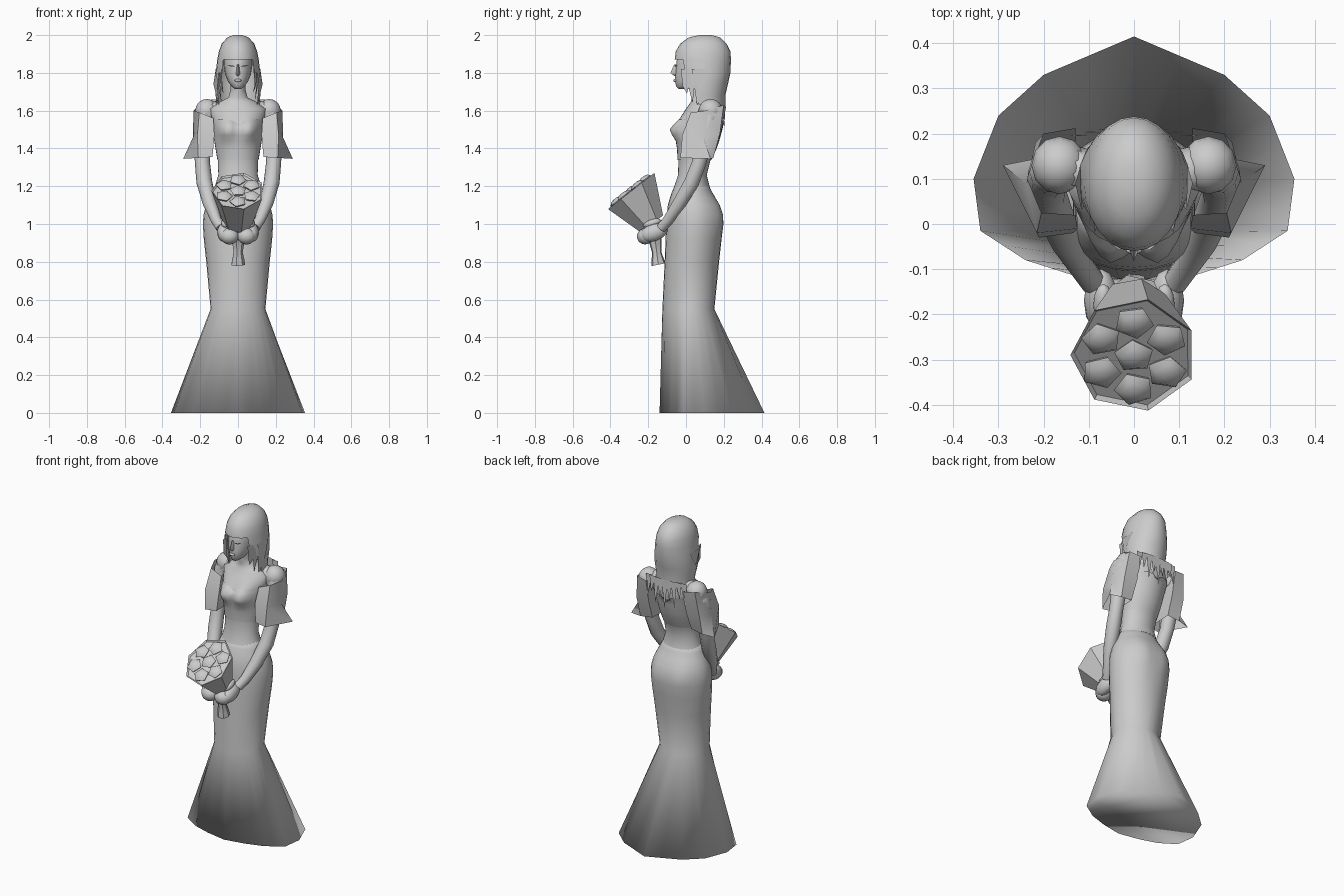
import bpy, bmesh, math
from mathutils import Vector, Matrix

if "Cube" in bpy.data.objects:
    bpy.data.objects.remove(bpy.data.objects["Cube"])

grey = bpy.data.materials.new("plain grey")
grey.diffuse_color = (0.6, 0.6, 0.6, 1)
grey.use_nodes = True
grey.node_tree.nodes["Principled BSDF"].inputs["Base Color"].default_value = grey.diffuse_color


def finish(name, bm, angle=60):
    bmesh.ops.recalc_face_normals(bm, faces=bm.faces)
    me = bpy.data.meshes.new(name)
    bm.to_mesh(me)
    bm.free()
    me.materials.append(grey)
    ob = bpy.data.objects.new(name, me)
    bpy.context.collection.objects.link(ob)
    bpy.ops.object.select_all(action='DESELECT')
    ob.select_set(True)
    bpy.context.view_layer.objects.active = ob
    bpy.ops.object.shade_smooth_by_angle(angle=math.radians(angle))
    return ob


def loft(name, rings, caps=(True, True), keep=None, angle=60):
    """Skin closed rings; keep(ring, side) can leave openings."""
    bm = bmesh.new()
    vs = [[bm.verts.new(p) for p in r] for r in rings]
    n = len(rings[0])
    for i in range(len(vs) - 1):
        for j in range(n):
            if keep is None or keep(i, j):
                k = (j + 1) % n
                bm.faces.new((vs[i][j], vs[i][k], vs[i + 1][k], vs[i + 1][j]))
    if caps[0]:
        bm.faces.new(vs[0])
    if caps[1]:
        bm.faces.new(vs[-1])
    bmesh.ops.delete(bm, geom=[v for v in bm.verts if not v.link_faces],
                     context='VERTS')
    return finish(name, bm, angle)


def oval(z, rx, yf, yb, n=16):
    """Level ring, starting at the front."""
    c, r = (yf + yb) / 2, (yb - yf) / 2
    return [(rx * math.sin(t), c - r * math.cos(t), z)
            for t in (2 * math.pi * i / n for i in range(n))]


def bulge(ring, x0, y0, z0, rx, rz, amount):
    """Push two mirrored soft mounds out along y, on one side of y0."""
    out = []
    for x, y, z in ring:
        if (y - y0) * amount > 0:
            g = math.exp(-((abs(x) - x0) / rx) ** 2 - ((z - z0) / rz) ** 2)
            y += amount * g * min(1, abs(y - y0) / .03)
        out.append((x, y, z))
    return out


def tube(name, path, n=10, angle=60):
    """Path of (x, y, z, radius) skinned with rings square to it."""
    pts = [Vector(p[:3]) for p in path]
    rings = []
    for i, p in enumerate(pts):
        d = pts[min(i + 1, len(pts) - 1)] - pts[max(i - 1, 0)]
        u = Vector((1, 0, 0)) - d * (d.x / d.length_squared)
        u.normalize()
        v = d.normalized().cross(u)
        rings.append([p + path[i][3] * (u * math.cos(a) + v * math.sin(a))
                      for a in (2 * math.pi * j / n for j in range(n))])
    return loft(name, rings, angle=angle)


def ball(name, loc, size, tilt=0, seg=12):
    bm = bmesh.new()
    bmesh.ops.create_uvsphere(bm, u_segments=seg, v_segments=8, radius=1)
    bm.transform(Matrix.Translation(loc) @ Matrix.Rotation(tilt, 4, 'X')
                 @ Matrix.Diagonal((*size, 1)))
    return finish(name, bm)


def sheet(name, polys):
    bm = bmesh.new()
    for p in polys:
        bm.faces.new([bm.verts.new(v) for v in p])
    return finish(name, bm, 30)


# skirt with a flared hem and a train behind
half = [(0, -.14), (.13, -.115), (.24, -.08), (.34, -.015), (.355, .1),
        (.3, .24), (.2, .33), (0, .415)]
half += [(-x, y) for x, y in half[-2:0:-1]]
hem = []
for (x, y), (u, v) in zip(half, half[1:] + half[:1]):
    hem += [(x, y, 0), ((x + u) / 2, (y + v) / 2, 0)]
loft("skirt", [hem] + [bulge(oval(*r, 28), .08, .05, 1.03, .05, .09, .014)
                       for r in (
    (.55, .145, -.125, .15), (.8, .168, -.113, .175), (.92, .181, -.108, .188),
    (1, .186, -.105, .195), (1.05, .182, -.102, .192), (1.1, .17, -.096, .178),
    (1.14, .152, -.085, .155), (1.18, .132, -.07, .132),
    (1.22, .115, -.053, .115))], angle=180)

# bodice, chest and neck
trunk = [bulge(oval(*r, 32), .058, .02, 1.497, .045, .045, -.045) for r in (
    (1.2, .122, -.062, .125), (1.26, .104, -.042, .11), (1.34, .107, -.04, .13),
    (1.4, .117, -.043, .157), (1.44, .123, -.046, .17), (1.47, .127, -.046, .178),
    (1.5, .132, -.045, .186), (1.53, .136, -.04, .192), (1.56, .14, -.03, .198),
    (1.61, .15, .0, .195), (1.645, .1, .025, .175), (1.67, .05, .03, .14),
    (1.71, .04, .02, .12), (1.78, .04, .02, .12))]
loft("torso", trunk)

# bodice edge following the cups, with a dip between them
edge = [[(x * 1.02, .05 + (y - .05) * 1.05, z) for x, y, z in r]
        for r in trunk[2:9]]
edge[-1] = [(x, y - (.008 if y < 0 else 0),
             1.553 - .035 * max(0, 1 - abs(x) / .035)) for x, y, z in edge[-1]]
loft("bodice", edge, (False, False))

# head with a tapering jaw
loft("head", [oval(*r) for r in (
    (1.715, .016, -.04, .01), (1.728, .034, -.052, .05), (1.755, .053, -.058, .1),
    (1.79, .068, -.058, .15), (1.84, .076, -.052, .18), (1.9, .078, -.045, .19),
    (1.95, .06, -.01, .17))])
loft("nose", [[(-.005, -.05, 1.845), (.005, -.05, 1.845), (0, -.062, 1.845)],
              [(-.013, -.05, 1.792), (.013, -.05, 1.792), (0, -.083, 1.8)],
              [(-.009, -.05, 1.783), (.009, -.05, 1.783), (0, -.062, 1.785)]])
ball("lips", (0, -.058, 1.76), (.018, .009, .008))

# hair cap, open in front of the face, ending in uneven points
N = 24
hair = [oval(*r, N) for r in (
    (2, .022, .07, .135), (1.988, .056, .015, .18), (1.955, .086, -.03, .215),
    (1.915, .101, -.054, .235), (1.87, .11, -.06, .238), (1.8, .118, -.045, .235),
    (1.74, .124, -.03, .222), (1.68, .118, -.01, .208))]
tips = oval(1.62, .115, -.01, .208, N)
hair.append([(x, y, 1.66 - (.03, .09, .05, .12)[j % 4] * (.4 + 3 * max(0, y)))
             for j, (x, y, z) in enumerate(tips)])
loft("hair", hair, (True, False),
     lambda i, j: i < 4 or (3, 4, 5, 5)[min(i - 4, 3)] <= j
     < N - (3, 4, 5, 5)[min(i - 4, 3)], 50)

# loose locks over the back and in front of the shoulders
locks = []
for i in range(9):
    x, w = -.12 + .03 * i, .022
    y = .212 - 1.2 * x * x
    locks.append([(x - w, y, 1.66), (x + w, y, 1.66),
                  (x * 1.1, y + .003, 1.48 + .05 * (i % 2) + abs(x) * .3)])
for s in (1, -1):
    for x, y, b in ((.085, -.015, 1.69), (.095, .015, 1.64), (.112, .05, 1.62)):
        locks.append([(s * x, y - .012, 1.82), (s * x * 1.06, y + .025, 1.82),
                      (s * (x + .01), y + .03, 1.73), (s * (x - .008), y + .02, b),
                      (s * (x + .002), y - .003, 1.73)])
    # side points standing out over the shoulders
    locks.append([(s * .116, .03, 1.82), (s * .118, .13, 1.82),
                  (s * .13, .09, 1.74), (s * .1, .06, 1.62)])
sheet("hair_locks", locks)

for s, side in ((1, "left"), (-1, "right")):
    # closed eye slit
    sheet(side + "_eye", [[(s * .016, -.058, 1.835), (s * .035, -.054, 1.831),
                           (s * .055, -.042, 1.842), (s * .035, -.057, 1.843)]])
    # bare shoulder and arm to the wrist
    ball(side + "_shoulder", (s * .165, .13, 1.598), (.062, .064, .064))
    tube(side + "_arm", [
        (s * .1, .12, 1.61, .045), (s * .15, .125, 1.6, .055),
        (s * .183, .118, 1.56, .052), (s * .19, .1, 1.46, .046),
        (s * .188, .068, 1.32, .04), (s * .178, .03, 1.22, .042),
        (s * .15, -.035, 1.11, .037), (s * .115, -.095, 1.02, .029),
        (s * .09, -.13, .98, .028)])
    # hand wrapped round the bouquet
    ball(side + "_palm", (s * .073, -.17, .955), (.038, .075, .046), .35)
    ball(side + "_fingers", (s * .045, -.215, .935), (.05, .045, .043), .3)
    ball(side + "_thumb", (s * .068, -.18, 1.005), (.022, .05, .02), .3)
    # open five-sided sleeve with a flared rear corner
    top = [(.13, .02, 1.56), (.205, .025, 1.59), (.236, .1, 1.6),
           (.2, .2, 1.63), (.13, .212, 1.62)]
    mid = [(.125, -.01, 1.47), (.215, -.02, 1.47), (.238, .09, 1.46),
           (.218, .18, 1.48), (.13, .185, 1.48)]
    bot = [(.135, -.02, 1.355), (.21, -.03, 1.35), (.29, .13, 1.345),
           (.215, .145, 1.35), (.135, .14, 1.36)]
    loft(side + "_sleeve", [[(s * x, y, z) for x, y, z in r]
                            for r in (top, mid, bot)], (False, False), None, 50)

# bouquet wrap: seven-sided cone cut on a slant
base, rim = Vector((0, -.18, 1.0)), Vector((0, -.29, 1.175))
axis = Vector((0, -.615, .788))
up = Vector((0, .788, .615))


def disc(c, r, n, turn=0, wide=1.0):
    return [c + r * (Vector((wide, 0, 0)) * math.cos(a) + up * math.sin(a))
            for a in (turn + 2 * math.pi * i / n for i in range(n))]


loft("bouquet_wrap", [disc(base, .076, 7, .45), disc(rim, .16, 7, .45, .88),
                      disc(rim - axis * .008, .15, 7, .45, .88)], angle=25)
tube("bouquet_handle", [(0, -.145, .785, .038), (0, -.15, .81, .034),
                        (0, -.155, .85, .025), (0, -.165, .93, .038),
                        (0, -.18, 1.0, .07)], 7, 40)

# flowers: low pentagonal domes, six around one
for i in range(7):
    a = math.radians(60 * i + 30)
    off = .093 if i else 0
    c = rim + off * (Vector((.9, 0, 0)) * math.cos(a) + up * math.sin(a))
    turn = .4 + i * .7
    loft(f"flower_{i + 1}", [disc(c - axis * .02, .03, 5, turn),
                             disc(c + axis * .004, .045, 5, turn),
                             disc(c + axis * .016, .03, 5, turn),
                             disc(c + axis * .021, .01, 5, turn)], angle=55)
